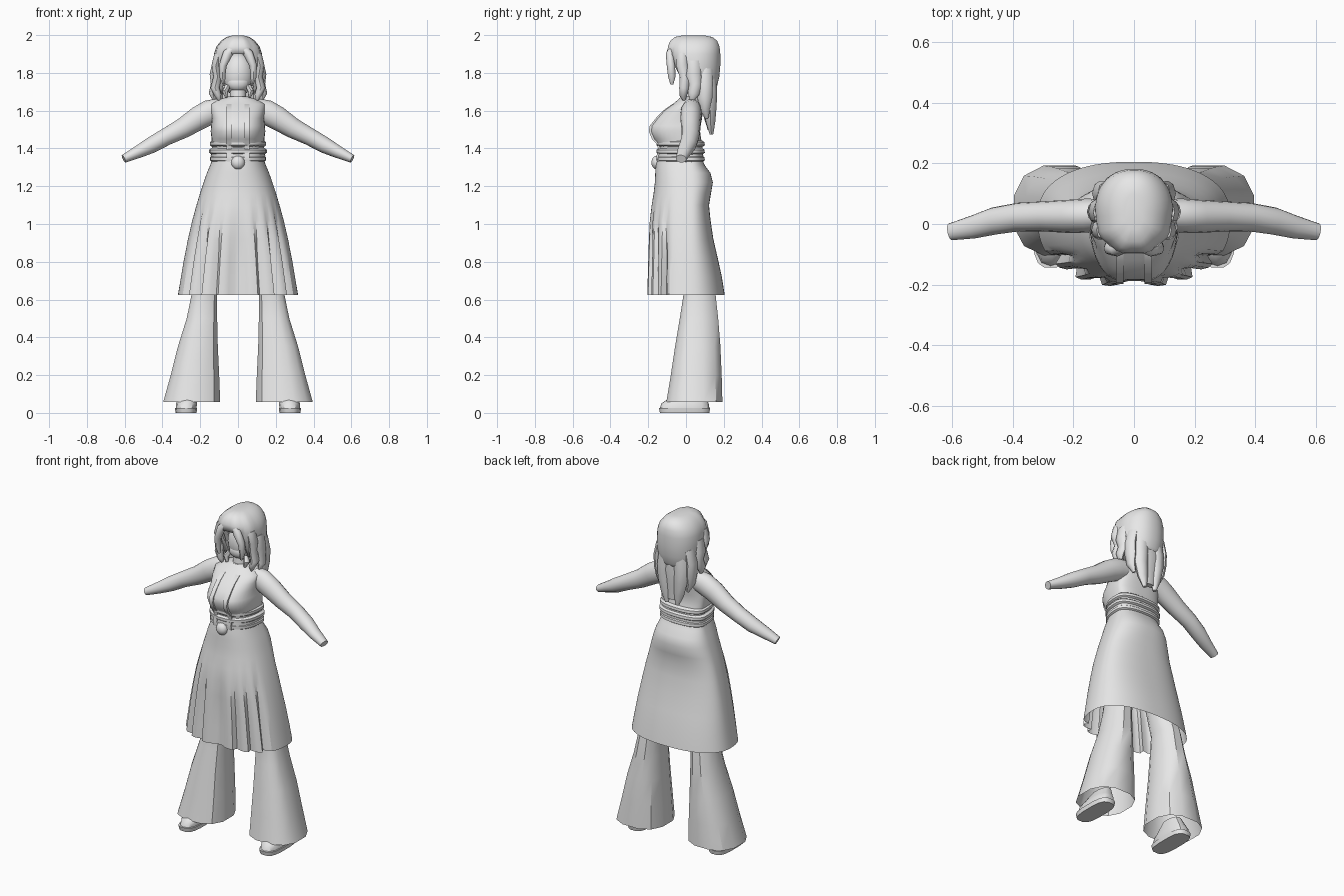
import bpy, bmesh, math
from mathutils import Vector

grey = bpy.data.materials.new("plain grey")
grey.diffuse_color = (0.8, 0.8, 0.8, 1)


def finish(name, bm, angle=40):
    bmesh.ops.recalc_face_normals(bm, faces=bm.faces)
    me = bpy.data.meshes.new(name)
    bm.to_mesh(me)
    bm.free()
    me.materials.append(grey)
    ob = bpy.data.objects.new(name, me)
    bpy.context.collection.objects.link(ob)
    bpy.ops.object.select_all(action='DESELECT')
    bpy.context.view_layer.objects.active = ob
    ob.select_set(True)
    bpy.ops.object.shade_smooth_by_angle(angle=math.radians(angle))
    return ob


def skin(rings, low=True, high=True):
    bm = bmesh.new()
    vs = [[bm.verts.new(p) for p in r] for r in rings]
    n = len(vs[0])
    for a, b in zip(vs, vs[1:]):
        for i in range(n):
            bm.faces.new((a[i], a[(i + 1) % n], b[(i + 1) % n], b[i]))
    if low:
        bm.faces.new(vs[0])
    if high:
        bm.faces.new(vs[-1])
    return bm


def spow(v, p):
    return math.copysign(abs(v) ** p, v)


def sections(rows, n, p=1.0, yc=0.02, shape=None):
    # rows: z, centre x, half width, front y, back y
    rings = []
    for z, cx, rx, yf, yb in rows:
        ring = []
        for i in range(n):
            a = 2 * math.pi * (i + 0.5) / n
            c, s = spow(math.cos(a), p), spow(math.sin(a), p)
            k = 1 + (shape(i, a, z) if shape else 0)
            ring.append((cx + k * rx * c, yc + k * s * ((yb - yc) if s > 0 else (yc - yf)), z))
        rings.append(ring)
    return rings


def tube(name, path, n=10, angle=50):
    # path: x, y, z, radius along y, radius across
    pts = [Vector(q[:3]) for q in path]
    rings = []
    for k, q in enumerate(path):
        t = (pts[min(k + 1, len(pts) - 1)] - pts[max(k - 1, 0)]).normalized()
        across = t.cross(Vector((0, 1, 0))).normalized()
        deep = across.cross(t)
        rings.append([pts[k] + deep * q[3] * math.cos(2 * math.pi * i / n)
                      + across * q[4] * math.sin(2 * math.pi * i / n) for i in range(n)])
    return finish(name, skin(rings), angle)


def ball(name, loc, size, seg=20):
    bm = bmesh.new()
    bmesh.ops.create_uvsphere(bm, u_segments=seg, v_segments=seg // 2, radius=1)
    for v in bm.verts:
        v.co = Vector(loc) + Vector([v.co[i] * size[i] for i in range(3)])
    return finish(name, bm)


# Bodice with bust, and folds at the waist
bodice = [(1.33, 0, .135, -.15, .085), (1.36, 0, .145, -.155, .092), (1.39, 0, .138, -.145, .085),
          (1.42, 0, .14, -.15, .09), (1.45, 0, .14, -.178, .08), (1.49, 0, .145, -.195, .075),
          (1.52, 0, .143, -.19, .078), (1.56, 0, .138, -.158, .085), (1.60, 0, .145, -.12, .09),
          (1.635, 0, .145, -.07, .088), (1.66, 0, .10, -.04, .075), (1.675, 0, .05, -.025, .055)]


def cleft(i, a, z):
    bust = max(0, 1 - abs(z - 1.49) / .09)
    return -.06 * bust * math.exp(-((a - 1.5 * math.pi) / .18) ** 2)


finish("bodice", skin(sections(bodice, 40, .8, shape=cleft)))

# Waist folds
for z, w in ((1.345, .15), (1.385, .153), (1.425, .149)):
    rows = [(z - .018, 0, w - .012, -.145, .085), (z - .008, 0, w, -.158, .1),
            (z + .008, 0, w, -.158, .098), (z + .018, 0, w - .012, -.145, .085)]
    finish("waist_fold", skin(sections(rows, 32, .85)))
ball("buckle", (0, -.155, 1.325), (.036, .028, .036))

# Raised vertical strips down the bodice front
for s in (-1, 1):
    rings = []
    for z, _, _, yf, _ in bodice[:10]:
        y = yf - .002
        rings.append([(s * .035, y, z), (s * .06, y, z), (s * .06, y + .03, z), (s * .035, y + .03, z)])
    finish("front_strip", skin(rings))

# Skirt, pleated across the front
skirt = [(.625, 0, .318, -.208, .205), (.72, 0, .302, -.206, .19), (.82, 0, .285, -.203, .168),
         (.92, 0, .265, -.2, .145), (1.02, 0, .242, -.195, .13), (1.10, 0, .22, -.183, .122),
         (1.16, 0, .202, -.172, .132), (1.22, 0, .182, -.165, .142), (1.27, 0, .165, -.163, .13),
         (1.31, 0, .148, -.16, .10), (1.345, 0, .135, -.155, .085)]


def pleat(i, a, z):
    d = max(0, min(1, (1.12 - z) / .3))
    if a < math.pi * 1.1 or a > math.pi * 1.9:
        return 0
    m = i if a < 1.5 * math.pi else 79 - i + 40
    return -.11 * d * (0, 0, .3, 1)[m % 4]


finish("skirt", skin(sections(skirt, 80, .85, shape=pleat), low=False), 30)

# Flared trousers, shoes and arms
for s in (-1, 1):
    legs = [(.058, .245, .155, -.108, .197), (.2, .228, .132, -.084, .193), (.355, .212, .108, -.06, .186),
            (.5, .191, .083, -.035, .174), (.625, .178, .07, -.015, .16), (.8, .145, .07, -.03, .13),
            (1.0, .10, .08, -.06, .1)]
    rings = sections([(z, s * x, r, f, b) for z, x, r, f, b in legs], 12, .8, yc=.04)
    finish("trouser_leg", skin(rings, low=False), 35)

    sole = [(0, .275, .056, -.14, .125), (.025, .275, .06, -.145, .13), (.026, .275, .052, -.137, .122)]
    finish("shoe_sole", skin(sections([(z, s * x, r, f, b) for z, x, r, f, b in sole], 16, .65, yc=0)))
    upper = [(.02, .275, .055, -.14, .125), (.05, .272, .057, -.13, .12),
             (.07, .268, .05, -.10, .11), (.12, .255, .035, -.02, .09)]
    finish("shoe_upper", skin(sections([(z, s * x, r, f, b) for z, x, r, f, b in upper], 14, .75, yc=0)))

    arm = [(.10, .03, 1.605, .05, .06), (.15, .028, 1.592, .056, .066), (.21, .025, 1.56, .055, .063),
           (.29, .025, 1.508, .05, .054), (.38, .023, 1.462, .047, .046), (.46, .01, 1.417, .045, .043),
           (.53, -.01, 1.381, .038, .033), (.605, -.026, 1.345, .028, .022)]
    tube("arm", [(s * x, y, z, a, b) for x, y, z, a, b in arm], 16)

# Neck and recessed face
tube("neck", [(0, .02, 1.62, .05, .052), (0, .02, 1.67, .04, .042), (0, .025, 1.76, .04, .042)], 16)
ball("face", (0, .045, 1.79), (.085, .08, .115))
ball("chin", (0, .005, 1.745), (.06, .04, .045), 14)

# Hair cap with a face opening
cap = [(1.69, 0, .10, -.01, .145), (1.73, 0, .12, -.02, .165), (1.78, 0, .128, -.045, .177),
       (1.84, 0, .13, -.085, .182), (1.90, 0, .128, -.10, .182), (1.94, 0, .115, -.098, .178),
       (1.97, 0, .09, -.085, .165), (1.99, 0, .062, -.06, .14), (1.998, 0, .03, -.02, .10)]
bm = skin(sections(cap, 36, .9, yc=.04, shape=lambda i, a, z: .025 * math.sin(9 * a) * (a > math.pi)),
          low=False)
hole = [f for f in bm.faces if (c := f.calc_center_median()).y < .03 and abs(c.x) < .078 and c.z < 1.9]
bmesh.ops.delete(bm, geom=hole, context='FACES')
hair = finish("hair_cap", bm)
mod = hair.modifiers.new("thickness", 'SOLIDIFY')
mod.thickness = .014

# Locks framing the face, wavy side locks, and back hair
for s in (-1, 1):
    locks = [
        [(.02, -.07, 1.94, .02, .02), (.055, -.085, 1.90, .022, .026), (.08, -.08, 1.84, .022, .02),
         (.083, -.075, 1.78, .02, .016), (.075, -.075, 1.74, .008, .007)],
        [(.10, -.02, 1.9, .03, .025), (.118, -.02, 1.84, .032, .022), (.108, -.005, 1.78, .028, .022),
         (.122, -.01, 1.72, .026, .024), (.105, -.015, 1.68, .02, .018), (.10, -.01, 1.655, .008, .006)],
        [(.11, .04, 1.86, .04, .025), (.128, .04, 1.79, .04, .022), (.12, .05, 1.74, .035, .024),
         (.135, .04, 1.69, .03, .02), (.125, .03, 1.655, .012, .008)],
        [(.095, .1, 1.82, .04, .025), (.112, .1, 1.74, .042, .026), (.108, .1, 1.67, .04, .028),
         (.105, .1, 1.61, .028, .022), (.09, .11, 1.56, .01, .008)],
        [(.045, .12, 1.78, .04, .05), (.055, .125, 1.70, .04, .048), (.055, .128, 1.62, .034, .042),
         (.045, .13, 1.54, .025, .032), (.035, .135, 1.475, .01, .012)],
        [(.055, -.0, 1.73, .015, .014), (.07, -.015, 1.70, .02, .016), (.06, -.02, 1.67, .008, .007)]]
    for path in locks:
        tube("hair_lock", [(s * x, y, z, a, b) for x, y, z, a, b in path], 8)
tube("back_hair", [(0, .11, 1.78, .045, .09), (0, .12, 1.68, .04, .085), (0, .12, 1.58, .03, .065),
                   (0, .13, 1.50, .015, .04)], 12)
